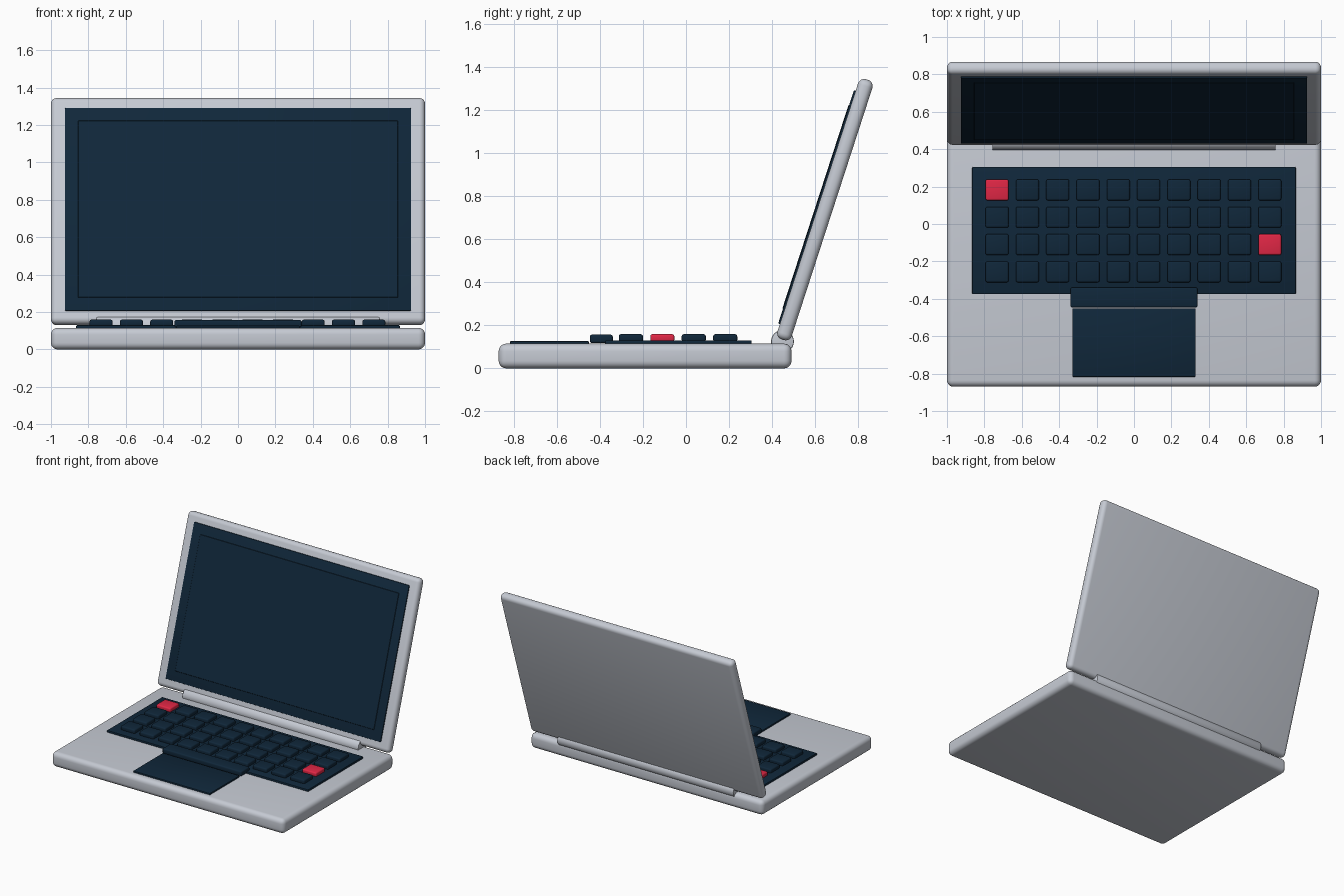
import bpy
from math import radians, sin, cos, pi
from mathutils import Vector

default = bpy.data.objects.get("Cube")
if default:
    bpy.data.objects.remove(default, do_unlink=True)


def material(name, rgb):
    mat = bpy.data.materials.new(name)
    mat.use_nodes = True
    mat.diffuse_color = (*rgb, 1)
    mat.node_tree.nodes["Principled BSDF"].inputs["Base Color"].default_value = (*rgb, 1)
    return mat


silver = material("silver", (0.56, 0.59, 0.65))
navy = material("dark navy", (0.005, 0.02, 0.042))
red = material("red", (0.75, 0.02, 0.06))


def finish(obj, name, mat, bevel, segments):
    """Name, colour, bevel and smooth one part."""
    obj.name = obj.data.name = name
    obj.data.materials.append(mat)
    bpy.ops.object.transform_apply(location=False, rotation=False, scale=True)
    mod = obj.modifiers.new("Rounded edges", "BEVEL")
    mod.width, mod.segments = bevel, segments
    mod.limit_method = "ANGLE"
    bpy.ops.object.modifier_apply(modifier=mod.name)
    bpy.ops.object.shade_smooth_by_angle(angle=radians(35))
    return obj


def box(name, center, size, mat, bevel, segments=3, tilt=0):
    bpy.ops.mesh.primitive_cube_add(size=1, location=center, rotation=(tilt, 0, 0))
    obj = bpy.context.object
    obj.scale = size
    return finish(obj, name, mat, bevel, segments)


# Base body
BASE_TOP = 0.115
box("base", (0, -0.19, BASE_TOP / 2), (2, 1.36, BASE_TOP), silver, 0.035, 5)

# Keyboard tray, touchpad and space bar
box("keyboard_tray", (0, -0.035, 0.119), (1.73, 0.68, 0.022), navy, 0.005, 2)
box("touchpad", (0, -0.634, 0.117), (0.66, 0.366, 0.02), navy, 0.005, 2)
box("space_bar", (0, -0.393, 0.137), (0.68, 0.106, 0.04), navy, 0.01)

# Key grid with two accent keys
accents = {(0, 0), (2, 9)}
for row in range(4):
    for col in range(10):
        center = (-0.732 + col * 0.162, 0.182 - row * 0.146, 0.141)
        mat = red if (row, col) in accents else navy
        box(f"key_{row}_{col}", center, (0.123, 0.112, 0.036), mat, 0.01)

# Hinge barrel
bpy.ops.mesh.primitive_cylinder_add(vertices=32, radius=0.053, depth=1.515,
                                    location=(0, 0.448, 0.125), rotation=(0, pi / 2, 0))
finish(bpy.context.object, "hinge", silver, 0.006, 2)

# Tilted lid with screen layers stacked on its front face
TILT = radians(18)
lid_center = Vector((0, 0.645, 0.737))
front = Vector((0, -cos(TILT), sin(TILT)))
box("lid", lid_center, (2, 0.07, 1.27), silver, 0.03, 5, -TILT)
box("screen_bezel", lid_center + front * 0.034, (1.85, 0.018, 1.14), navy, 0.004, 2, -TILT)
box("screen_panel", lid_center + front * 0.042, (1.71, 0.008, 0.994), navy, 0.002, 1, -TILT)
